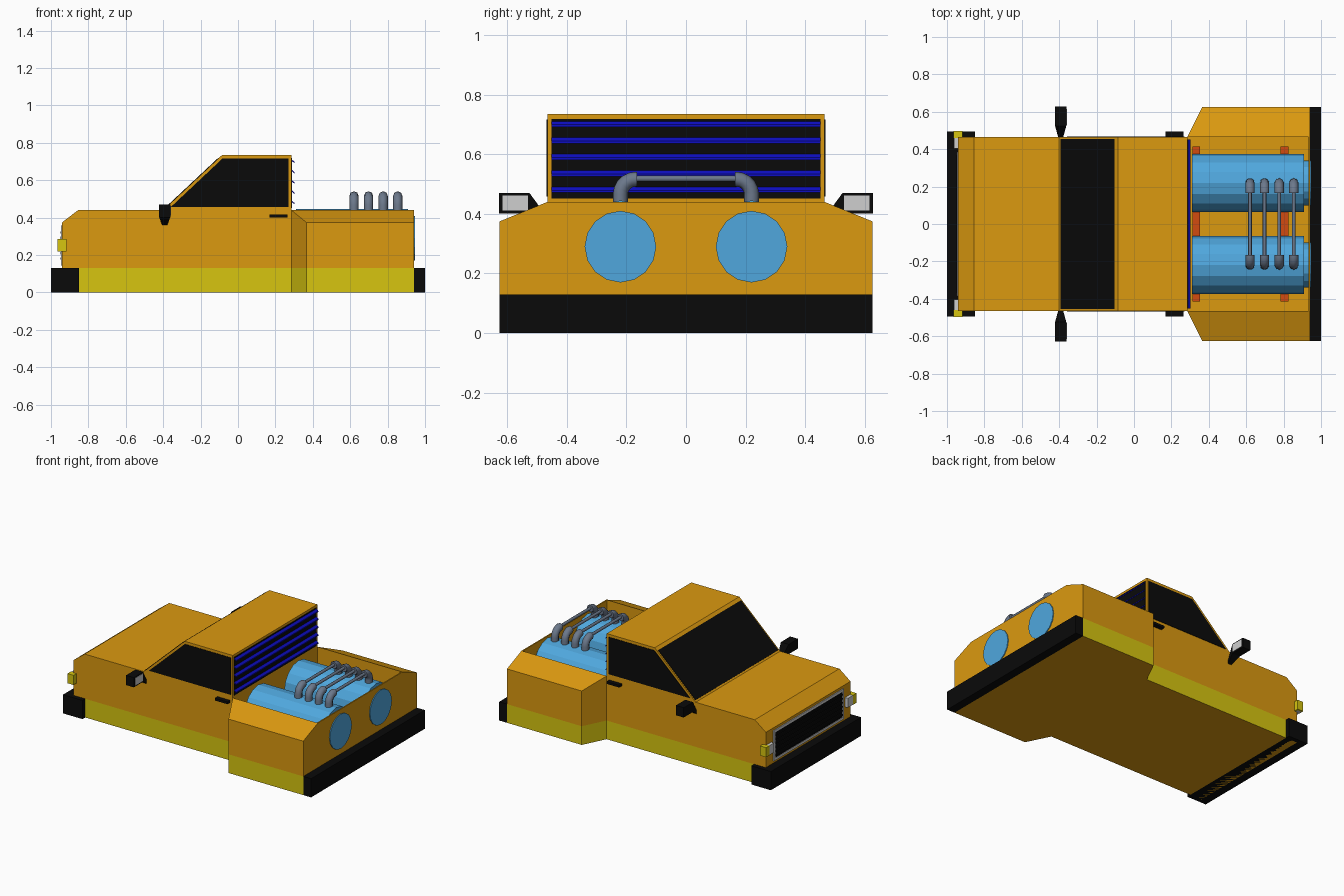
import bpy, bmesh, math
from mathutils import Vector, Matrix

cube = bpy.data.objects.get("Cube")
if cube:
    bpy.data.objects.remove(cube, do_unlink=True)


def material(name, r, g, b):
    m = bpy.data.materials.new(name)
    m.use_nodes = True
    m.diffuse_color = (r, g, b, 1)
    m.node_tree.nodes["Principled BSDF"].inputs["Base Color"].default_value = (r, g, b, 1)
    return m


ORANGE = material("orange paint", 0.71, 0.32, 0.005)
YELLOW = material("yellow trim", 0.68, 0.56, 0.005)
BLACK = material("black", 0.003, 0.003, 0.003)
BLUE = material("tank blue", 0.08, 0.39, 0.73)
NAVY = material("louvre blue", 0.004, 0.004, 0.55)
STEEL = material("pipe steel", 0.15, 0.19, 0.26)
SILVER = material("silver", 0.62, 0.62, 0.62)
RED = material("bracket red", 0.65, 0.07, 0.005)
SIDES = ((-1, "front_side"), (1, "back_side"))


def finish(name, bm, *mats):
    bmesh.ops.recalc_face_normals(bm, faces=bm.faces)
    me = bpy.data.meshes.new(name)
    bm.to_mesh(me)
    bm.free()
    for m in mats:
        me.materials.append(m)
    ob = bpy.data.objects.new(name, me)
    bpy.context.collection.objects.link(ob)
    return ob


def hull(name, points, *mats):
    """Convex solid; a second material goes on the upright faces."""
    bm = bmesh.new()
    for p in points:
        bm.verts.new(p)
    bmesh.ops.convex_hull(bm, input=bm.verts[:])
    bmesh.ops.dissolve_limit(bm, angle_limit=0.01, verts=bm.verts[:], edges=bm.edges[:])
    if len(mats) > 1:
        bm.normal_update()
        for f in bm.faces:
            f.material_index = int(abs(f.normal.z) < 0.5)
    return finish(name, bm, *mats)


def box(name, xs, ys, zs, *mats):
    return hull(name, [(x, y, z) for x in xs for y in ys for z in zs], *mats)


def extrude_y(name, profile, y0, y1, mat):
    return hull(name, [(x, y, z) for x, z in profile for y in (y0, y1)], mat)


def rod_x(name, x0, x1, y, z, r, mat):
    bm = bmesh.new()
    place = Matrix.Translation(((x0 + x1) / 2, y, z)) @ Matrix.Rotation(math.pi / 2, 4, "Y")
    bmesh.ops.create_cone(bm, cap_ends=True, segments=16, radius1=r, radius2=r,
                          depth=x1 - x0, matrix=place)
    return finish(name, bm, mat)


def tube(name, path, radius, mat):
    cu = bpy.data.curves.new(name, "CURVE")
    cu.dimensions = "3D"
    cu.bevel_depth = radius
    cu.bevel_resolution = 2
    cu.use_fill_caps = True
    sp = cu.splines.new("POLY")
    sp.points.add(len(path) - 1)
    for pt, co in zip(sp.points, path):
        pt.co = (*co, 1)
    cu.materials.append(mat)
    bpy.context.collection.objects.link(bpy.data.objects.new(name, cu))


W, FLARE, SILL, DECK = 0.465, 0.625, 0.13, 0.44
CAB_BACK, FLARE_X, TAIL = 0.285, 0.365, 0.94

# Lower sill, straight in front and flared at the bed
box("front_sill", (-TAIL, CAB_BACK), (-W, W), (0, SILL), ORANGE, YELLOW)
plan = [(CAB_BACK, W), (FLARE_X, FLARE), (TAIL, FLARE)]
hull("bed_floor", [(x, s * y, z) for x, y in plan for s in (-1, 1) for z in (0, SILL)],
     ORANGE, YELLOW)

# Front body, cab and bed walls
extrude_y("front_body", [(-TAIL, SILL), (-TAIL, 0.375), (-0.855, DECK),
                         (CAB_BACK, DECK), (CAB_BACK, SILL)], -W, W, ORANGE)
foot, brow = Vector((-0.40, DECK)), Vector((-0.085, 0.735))
extrude_y("cab", [foot, brow, (CAB_BACK, 0.735), (CAB_BACK, DECK)], -W, W, ORANGE)
for s, side in SIDES:
    hull("bed_wall_" + side,
         [(x, s * W, z) for x in (CAB_BACK, TAIL) for z in (SILL, DECK)] +
         [(x, s * FLARE, z) for x in (FLARE_X, TAIL) for z in (SILL, 0.375)], ORANGE)
box("tailgate", (0.932, TAIL), (-W, W), (SILL, DECK), ORANGE)

# Bumpers
box("front_bumper", (-1, -0.85), (-0.495, 0.495), (0, SILL), BLACK)
box("rear_bumper", (TAIL, 1), (-FLARE, FLARE), (0, SILL), BLACK)

# Glass
slope = (brow - foot).normalized()
out = Vector((-slope.y, slope.x)) * 0.003
low, high = foot + slope * 0.012, brow - slope * 0.025
extrude_y("windshield", [low - out, low + out, high + out, high - out], -0.455, 0.455, BLACK)
for s, side in SIDES:
    extrude_y("side_window_" + side, [(-0.358, 0.458), (-0.083, 0.716), (0.27, 0.716),
                                      (0.27, 0.458)], s * 0.462, s * 0.468, BLACK)
box("rear_window", (0.282, 0.288), (-0.452, 0.452), (0.452, 0.718), BLACK)

# Rear window louvres
for i in range(5):
    z = 0.48 + i * 0.055
    extrude_y("louvre", [(0.284, z + 0.014), (0.284, z + 0.006), (0.302, z - 0.009),
                         (0.302, z - 0.001)], -0.452, 0.452, NAVY)

# Grille with silver frame
GX = (-0.946, -0.938)
box("grille", (-0.943, -0.938), (-0.37, 0.37), (0.155, 0.345), BLACK)
for z in (0.145, 0.34):
    box("grille_frame_rail", GX, (-0.385, 0.385), (z, z + 0.017), SILVER)
for s, side in SIDES:
    box("grille_frame_post_" + side, GX, (s * 0.368, s * 0.385), (0.145, 0.357), SILVER)
for i in range(6):
    z = 0.175 + i * 0.028
    box("grille_slat", (-0.949, -0.94), (-0.368, 0.368), (z, z + 0.012), BLACK)

# Lamps, door handles and mirrors
for s, side in SIDES:
    box("headlight_" + side, (-0.962, -0.93), (s * 0.405, s * 0.485), (0.22, 0.285), SILVER)
    box("indicator_" + side, (-0.964, -0.918), (s * 0.46, s * 0.497), (0.22, 0.287), YELLOW)
    box("door_handle_" + side, (0.168, 0.265), (s * 0.46, s * 0.495), (0.402, 0.418), BLACK)
    shell = (-0.422, -0.362)
    box("mirror_" + side, shell, (s * 0.525, s * 0.628), (0.402, 0.47), BLACK)
    hull("mirror_arm_" + side,
         [(x, s * 0.525, z) for x in shell for z in (0.402, 0.47)] +
         [(x, s * 0.463, z) for x in (-0.405, -0.379) for z in (0.36, 0.385)], BLACK)
    box("mirror_glass_" + side, (-0.364, -0.359), (s * 0.53, s * 0.616), (0.411, 0.462), SILVER)

# Tanks resting on brackets
for s, side in SIDES:
    rod_x("tank_" + side, 0.31, 0.91, s * 0.22, 0.29, 0.155, BLUE)
    rod_x("tank_end_" + side, 0.90, 0.946, s * 0.22, 0.29, 0.12, BLUE)
for x in (0.312, 0.783):
    box("tank_bracket", (x, x + 0.042), (-0.415, 0.415), (SILL, 0.27), RED)

# Crossover pipes with thick elbows
R = 0.05
for i in range(4):
    x = 0.62 + i * 0.078
    for s, side in SIDES:
        bend = [(x, s * (0.22 - R + R * math.cos(a)), 0.466 + R * math.sin(a))
                for a in [k * math.pi / 10 for k in range(6)]]
        tube("pipe_elbow_" + side, [(x, s * 0.22, 0.42)] + bend +
             [(x, s * 0.165, 0.516)], 0.025, STEEL)
    tube("pipe_crossover", [(x, -0.18, 0.518), (x, 0.18, 0.518)], 0.01, STEEL)
